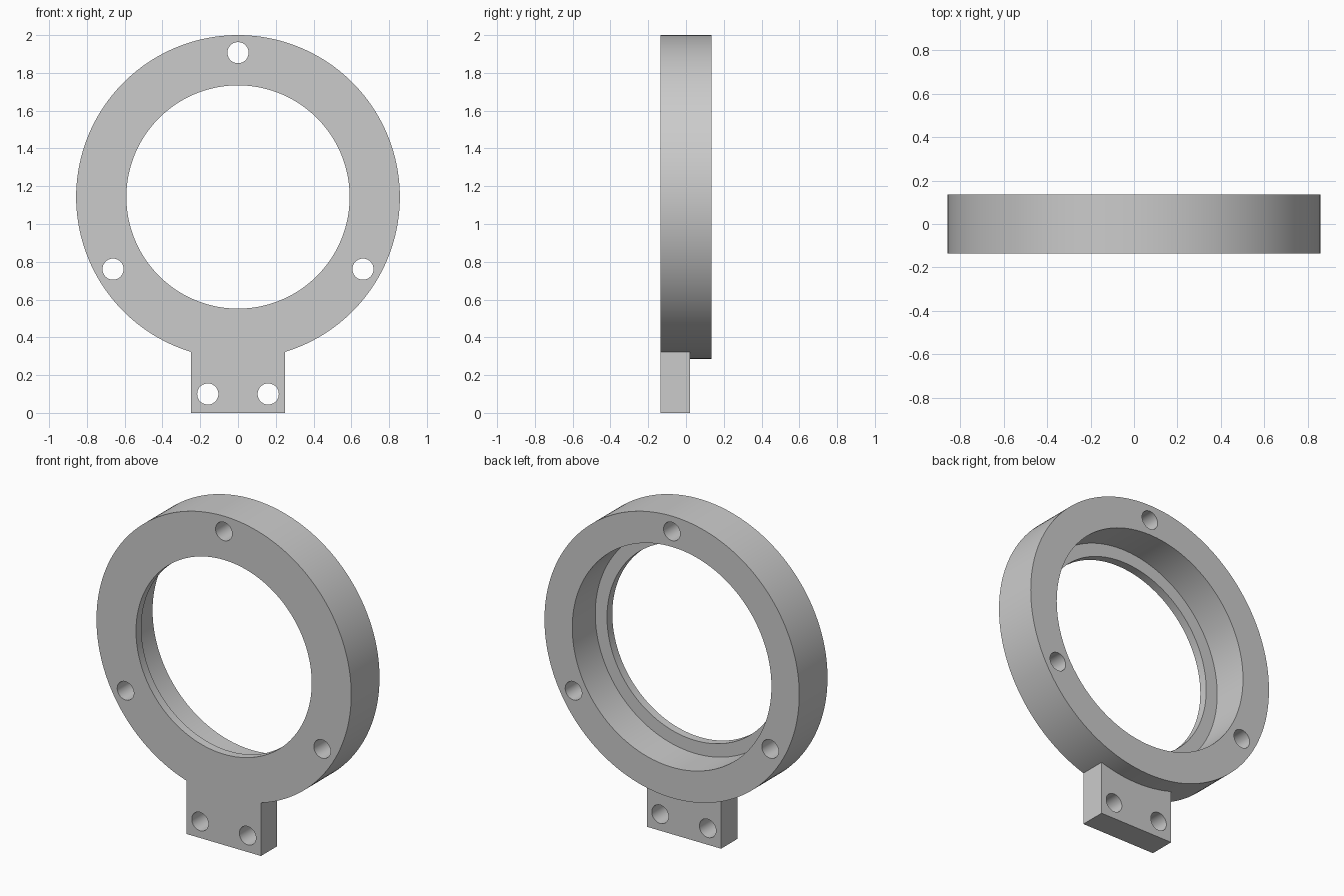
import bpy
import math

cube = bpy.data.objects.get("Cube")
if cube:
    bpy.data.objects.remove(cube, do_unlink=True)

# Main dimensions
CENTRE_Z, OUTER, BORE, RECESS = 1.143, 0.857, 0.591, 0.67
FRONT, BACK, FLOOR, TAB_BACK = -0.136, 0.136, -0.085, 0.02
HOLE, HOLE_CIRCLE = 0.056, 0.764

grey = bpy.data.materials.new("plain_grey")
grey.use_nodes = True
colour = (0.6, 0.6, 0.6, 1)
grey.diffuse_color = colour
grey.node_tree.nodes["Principled BSDF"].inputs["Base Color"].default_value = colour


def cylinder(name, radius, x, z, y0, y1, sides):
    """Solid disc whose axis runs front to back."""
    bpy.ops.mesh.primitive_cylinder_add(
        vertices=sides, radius=radius, depth=y1 - y0,
        location=(x, (y0 + y1) / 2, z), rotation=(math.pi / 2, 0, 0))
    obj = bpy.context.object
    obj.name = name
    obj.data.materials.append(grey)
    return obj


def combine(target, tool, operation):
    """Apply a boolean and discard the tool object."""
    bpy.ops.object.select_all(action='DESELECT')
    bpy.context.view_layer.objects.active = target
    target.select_set(True)
    mod = target.modifiers.new(operation.lower(), 'BOOLEAN')
    mod.operation, mod.object, mod.solver = operation, tool, 'EXACT'
    bpy.ops.object.modifier_apply(modifier=mod.name)
    bpy.data.objects.remove(tool, do_unlink=True)


# Ring body with its mounting tab
ring = cylinder("mounting_ring", OUTER, 0, CENTRE_Z, FRONT, BACK, 160)
bpy.ops.mesh.primitive_cube_add(size=1, location=(0, (FRONT + TAB_BACK) / 2, 0.2))
tab = bpy.context.object
tab.name = "mounting_tab"
tab.scale = (0.5, TAB_BACK - FRONT, 0.4)
tab.data.materials.append(grey)
combine(ring, tab, 'UNION')

# Through bore and the wider recess from the back
combine(ring, cylinder("bore", BORE, 0, CENTRE_Z, -0.3, 0.3, 160), 'DIFFERENCE')
combine(ring, cylinder("recess", RECESS, 0, CENTRE_Z, FLOOR, 0.3, 160), 'DIFFERENCE')

# Three ring holes and two tab holes
holes = [(HOLE_CIRCLE * math.cos(a), CENTRE_Z + HOLE_CIRCLE * math.sin(a))
         for a in map(math.radians, (90, 210, 330))]
holes += [(-0.16, 0.1), (0.16, 0.1)]
for x, z in holes:
    combine(ring, cylinder("hole", HOLE, x, z, -0.3, 0.3, 40), 'DIFFERENCE')

# Smooth round walls, crisp edges
bpy.ops.object.select_all(action='DESELECT')
bpy.context.view_layer.objects.active = ring
ring.select_set(True)
bpy.ops.object.transform_apply(location=True, rotation=True, scale=True)
bpy.ops.object.shade_smooth_by_angle(angle=math.radians(25))
